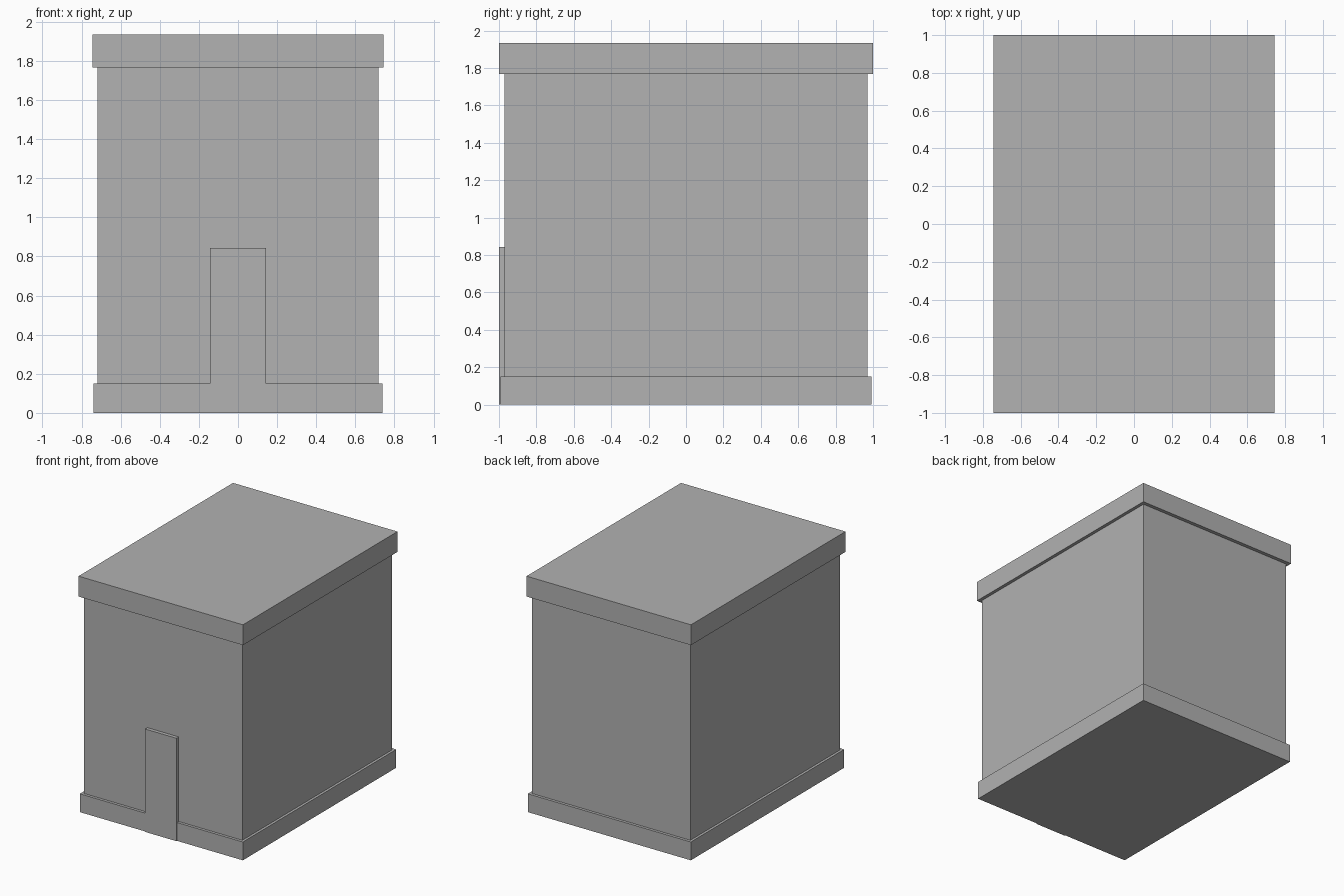
import bpy
import bmesh
from mathutils import Vector

cube = bpy.data.objects.get("Cube")
if cube:
    bpy.data.objects.remove(cube, do_unlink=True)

GREY = (0.445, 0.445, 0.445, 1)
grey = bpy.data.materials.new("plain grey")
grey.use_nodes = True
grey.diffuse_color = GREY
grey.node_tree.nodes["Principled BSDF"].inputs["Base Color"].default_value = GREY


def box(name, low, high):
    """Axis-aligned box between two opposite corners."""
    low, high = Vector(low), Vector(high)
    bm = bmesh.new()
    bmesh.ops.create_cube(bm, size=1)
    bmesh.ops.scale(bm, vec=high - low, verts=bm.verts)
    mesh = bpy.data.meshes.new(name)
    bm.to_mesh(mesh)
    bm.free()
    mesh.materials.append(grey)
    obj = bpy.data.objects.new(name, mesh)
    obj.location = (low + high) / 2
    bpy.context.collection.objects.link(obj)
    return obj


def slab(name, half_x, half_y, bottom, top):
    """Box centred on the vertical axis."""
    return box(name, (-half_x, -half_y, bottom), (half_x, half_y, top))


# Plinth, main block and overhanging flat roof
slab("plinth", 0.739, 0.993, 0, 0.15)
slab("walls", 0.718, 0.97, 0.15, 1.767)
slab("roof_slab", 0.745, 1.0, 1.767, 1.934)

# Door panel standing slightly proud of the plinth
box("door", (-0.142, -1.0, 0), (0.142, -0.97, 0.843))
